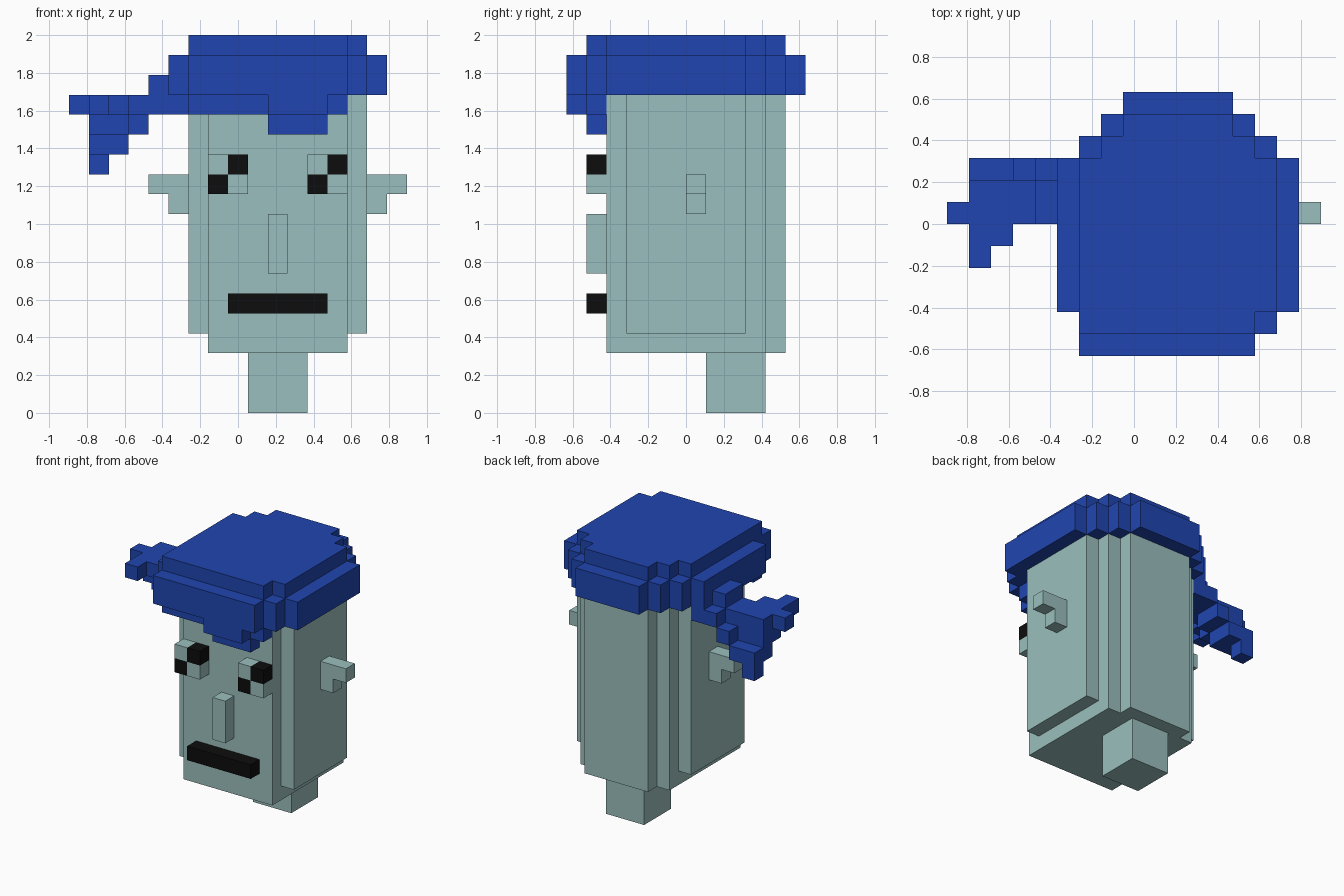
import bpy, bmesh
from mathutils import Vector

if "Cube" in bpy.data.objects:
    bpy.data.objects.remove(bpy.data.objects["Cube"], do_unlink=True)

U = 2 / 19                       # size of one block
ORIGIN = Vector((8.5, 6, 0))     # block coordinates of the centre
MID_X = 10.5                     # symmetry plane of the head


def material(name, rgb):
    m = bpy.data.materials.new(name)
    m.use_nodes = True
    m.diffuse_color = (*rgb, 1)
    bsdf = m.node_tree.nodes["Principled BSDF"]
    bsdf.inputs["Base Color"].default_value = (*rgb, 1)
    bsdf.inputs["Roughness"].default_value = 0.9
    return m


SKIN = material("pale teal skin", (0.323, 0.521, 0.509))
HAIR = material("blue cloth", (0.014, 0.06, 0.434))
BLACK = material("black", (0.004, 0.004, 0.004))


def extrude(bm, points, direction):
    """Extrude a flat outline, given in block coordinates."""
    face = bm.faces.new([bm.verts.new(p) for p in points])
    new = bmesh.ops.extrude_face_region(bm, geom=[face], use_keep_orig=True)
    verts = [g for g in new["geom"] if isinstance(g, bmesh.types.BMVert)]
    bmesh.ops.translate(bm, verts=verts, vec=direction)


def finish(name, bm, mat):
    for v in bm.verts:
        v.co = (v.co - ORIGIN) * U
    bmesh.ops.recalc_face_normals(bm, faces=bm.faces[:])
    mesh = bpy.data.meshes.new(name)
    bm.to_mesh(mesh)
    bm.free()
    mesh.materials.append(mat)
    obj = bpy.data.objects.new(name, mesh)
    bpy.context.collection.objects.link(obj)
    return obj


def stepped(name, mat, layers):
    """Layers of (z0, z1, rows); each row is (y0, y1, x0, x1), front to back."""
    bm = bmesh.new()
    for z0, z1, rows in layers:
        right = [(r[3], y, z0) for r in rows for y in r[:2]]
        left = [(r[2], y, z0) for r in rows for y in r[:2]]
        extrude(bm, right + left[::-1], (0, 0, z1 - z0))
    return finish(name, bm, mat)


def box(name, mat, x0, x1, y0, y1, z0, z1):
    return stepped(name, mat, [(z0, z1, [(y0, y1, x0, x1)])])


# Neck and head
box("neck", SKIN, 9, 12, 7, 10, 0, 3)
stepped("head", SKIN, [(3, 16, [(2, 10, 7, 14), (10, 11, 8, 13)])])

# Side panels and hooked ears, one per side
for side, mirror in (("right", False), ("left", True)):
    def fx(x):
        return 2 * MID_X - x if mirror else x
    x0, x1 = sorted((fx(6), fx(7)))
    box(side + "_cheek", SKIN, x0, x1, 3, 9, 4, 16)
    bm = bmesh.new()
    outline = [(6, 10), (6, 12), (4, 12), (4, 11), (5, 11), (5, 10)]
    extrude(bm, [(fx(x), 6, z) for x, z in outline], (0, 1, 0))
    finish(side + "_ear", bm, SKIN)

# Eyes: two by two blocks with black pupils on the diagonal
for side, x in (("right", 7), ("left", 12)):
    for part, mat, dx, dz in (("upper_pupil", BLACK, 1, 1), ("lower_pupil", BLACK, 0, 0),
                              ("upper_lid", SKIN, 0, 1), ("lower_lid", SKIN, 1, 0)):
        box(f"{side}_{part}", mat, x + dx, x + dx + 1, 1, 2, 11 + dz, 12 + dz)

# Nose and mouth
box("nose", SKIN, 10, 11, 1, 2, 7, 10)
box("mouth", BLACK, 8, 13, 1, 2, 5, 6)

# Head wrap: wide band and smaller crown
stepped("wrap_band", HAIR, [(16, 18, [(0, 1, 6, 14), (1, 2, 6, 15), (2, 9, 5, 16),
                                      (9, 10, 6, 15), (10, 11, 7, 14), (11, 12, 8, 13)])])
stepped("wrap_crown", HAIR, [(18, 19, [(1, 2, 6, 14), (2, 9, 6, 15),
                                       (9, 10, 7, 14), (10, 11, 8, 13)])])

# Fringe over the forehead
stepped("fringe", HAIR, [(15, 16, [(0, 1, 10, 13), (1, 2, 6, 14)]),
                         (14, 15, [(1, 2, 10, 13)])])

# Trailing tail on the side, built from drooping layers
stepped("wrap_tail", HAIR, [
    (16, 17, [(6, 8, 4, 5)]),
    (15, 16, [(4, 5, 1, 2), (5, 6, 1, 3), (6, 7, 0, 6), (7, 8, 1, 6), (8, 9, 4, 6)]),
    (14, 15, [(6, 7, 1, 3), (7, 8, 1, 4), (8, 9, 3, 4)]),
    (13, 14, [(7, 9, 1, 3)]),
    (12, 13, [(8, 9, 1, 2)]),
])
